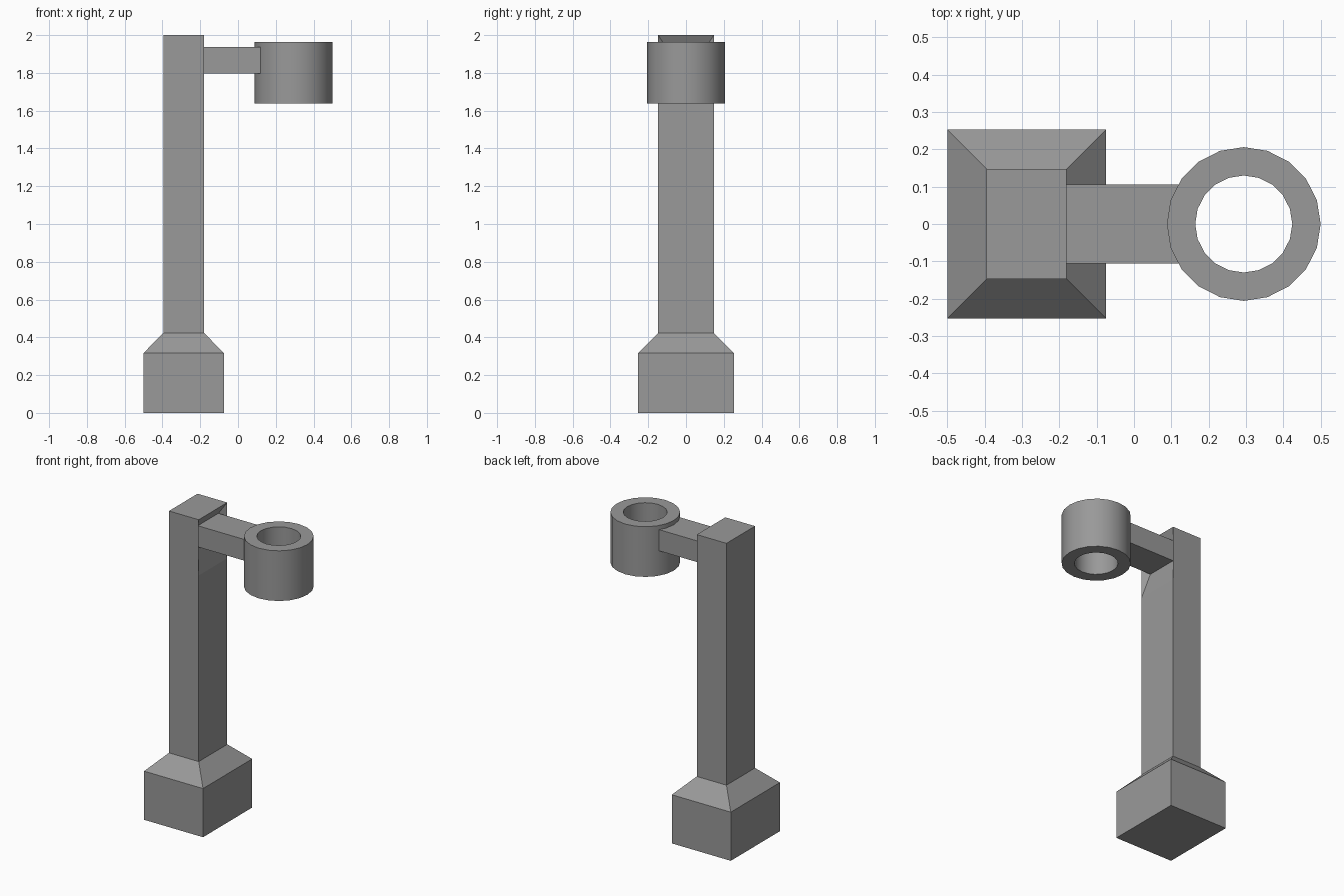
import bpy
import bmesh
from math import cos, sin, tau

if "Cube" in bpy.data.objects:
    bpy.data.objects.remove(bpy.data.objects["Cube"])

grey = bpy.data.materials.new("dark_grey")
grey.diffuse_color = (0.32, 0.32, 0.32, 1.0)
grey.use_nodes = True
grey.node_tree.nodes["Principled BSDF"].inputs["Base Color"].default_value = grey.diffuse_color


def loft(bm, rings, closed=False):
    """Skin successive vertex rings; cap the ends, or join last ring to first."""
    loops = [[bm.verts.new(p) for p in ring] for ring in rings]
    pairs = list(zip(loops, loops[1:]))
    if closed:
        pairs.append((loops[-1], loops[0]))
    else:
        bm.faces.new(loops[0])
        bm.faces.new(loops[-1])
    for a, b in pairs:
        for i in range(len(a)):
            j = (i + 1) % len(a)
            bm.faces.new((a[i], a[j], b[j], b[i]))
    bmesh.ops.recalc_face_normals(bm, faces=bm.faces)


def finish(bm, name):
    bmesh.ops.recalc_face_normals(bm, faces=bm.faces)
    mesh = bpy.data.meshes.new(name)
    bm.to_mesh(mesh)
    bm.free()
    mesh.materials.append(grey)
    obj = bpy.data.objects.new(name, mesh)
    bpy.context.collection.objects.link(obj)
    return obj


def rect(cx, hx, hy, z):
    return [(cx + sx * hx, sy * hy, z)
            for sx, sy in ((-1, -1), (1, -1), (1, 1), (-1, 1))]


def circle(cx, r, z, sides=20):
    return [(cx + r * cos(tau * i / sides), r * sin(tau * i / sides), z)
            for i in range(sides)]


# Post: square foot, sloped shoulder and tall column
POST_X, LOW, HIGH = -0.2875, 1.637, 1.964
post = bmesh.new()
loft(post, [rect(POST_X, 0.2125, 0.253, 0.0),
            rect(POST_X, 0.2125, 0.253, 0.317),
            rect(POST_X, 0.107, 0.147, 0.424),
            rect(POST_X, 0.107, 0.147, LOW),
            rect(POST_X, 0.107, 0.147, 2.0)])

# Arm: upper side face sinks into a shallow funnel, then extrudes to the ring
face = next(f for f in post.faces
            if f.normal.x > 0.9 and f.calc_center_median().z > LOW)
for arm_x in (POST_X + 0.107 - 0.035, 0.13):
    face = bmesh.ops.extrude_discrete_faces(post, faces=[face])["faces"][0]
    mid_z = face.calc_center_median().z
    for v in face.verts:
        v.co = (arm_x, 0.106 if v.co.y > 0 else -0.106,
                1.936 if v.co.z > mid_z else 1.798)
finish(post, "post_and_arm")

# Ring: open tube at the end of the arm
RING_X, OUTER, INNER = 0.294, 0.206, 0.130
tube = bmesh.new()
loft(tube, [circle(RING_X, OUTER, LOW), circle(RING_X, OUTER, HIGH),
            circle(RING_X, INNER, HIGH), circle(RING_X, INNER, LOW)],
     closed=True)
ring = finish(tube, "ring")
bpy.context.view_layer.objects.active = ring
ring.select_set(True)
bpy.ops.object.shade_smooth_by_angle()
